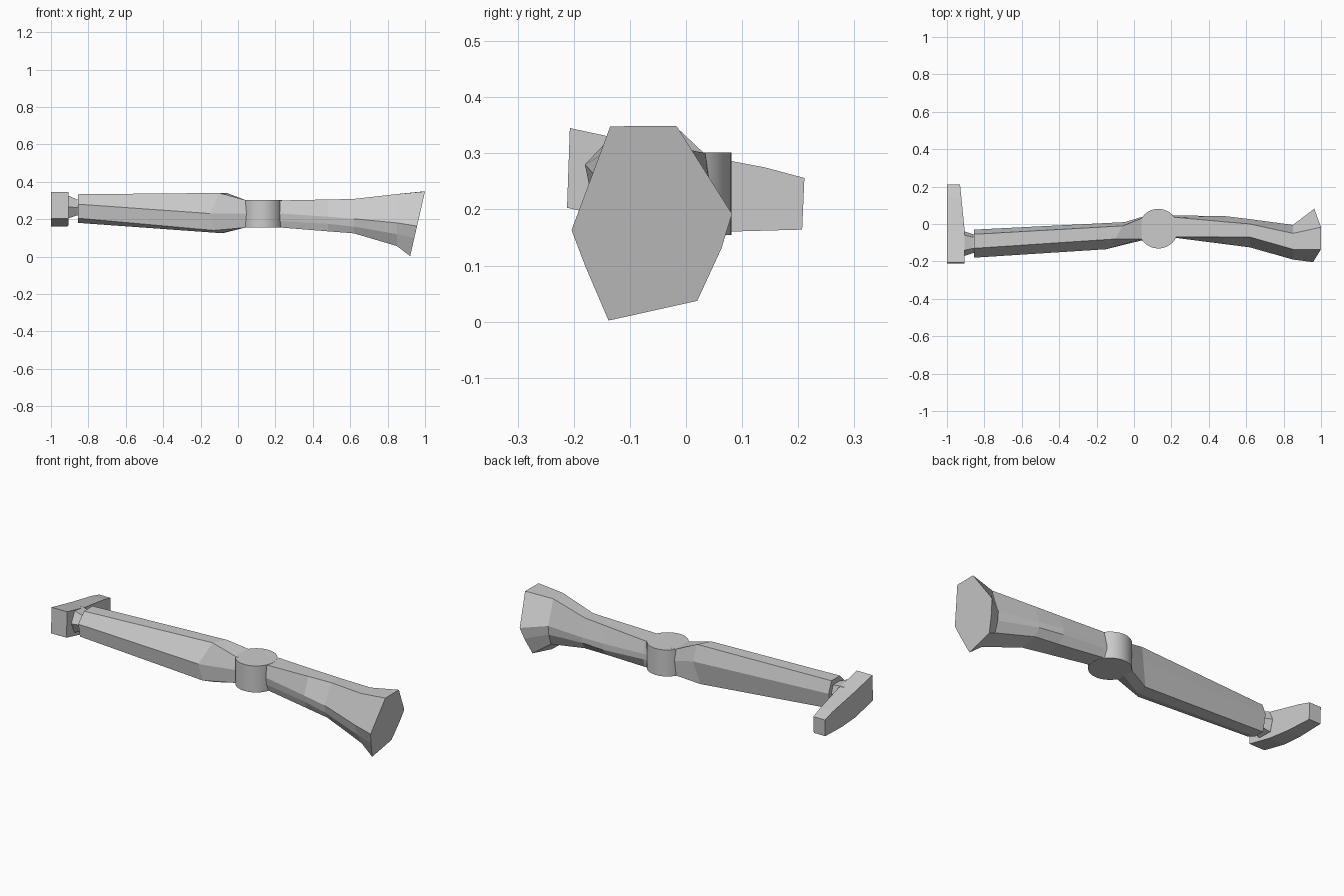
import bpy, bmesh


def loft(name, sections):
    """Skin a list of 3D rings (same point count) and cap both ends."""
    bm = bmesh.new()
    rings = [[bm.verts.new(p) for p in ring] for ring in sections]
    for a, b in zip(rings, rings[1:]):
        n = len(a)
        for i in range(n):
            j = (i + 1) % n
            bm.faces.new((a[i], a[j], b[j], b[i]))
    bm.faces.new(rings[0])
    bm.faces.new(rings[-1])
    bmesh.ops.recalc_face_normals(bm, faces=bm.faces)
    mesh = bpy.data.meshes.new(name)
    bm.to_mesh(mesh)
    bm.free()
    ob = bpy.data.objects.new(name, mesh)
    bpy.context.collection.objects.link(ob)
    return ob


def at(x, yz):
    return [(x, y, z) for y, z in yz]


# Cross plate at the left end, inner face slanting away toward the back
plate = [(-.207, .345), (-.04, .309), (.14, .275), (.211, .256),
         (.207, .164), (.06, .16), (-.06, .168), (-.212, .203)]
loft("end_plate", [at(-1, plate),
                   [(-.905 - max(0, y + .04) * .1, y, z) for y, z in plate]])

# Short tapered neck between plate and arm
loft("neck", [
    at(-.93, [(-.14, .325), (-.06, .315), (-.04, .265), (-.06, .205), (-.14, .205), (-.17, .265)]),
    at(-.905, [(-.14, .325), (-.06, .315), (-.04, .265), (-.06, .205), (-.14, .205), (-.17, .265)]),
    at(-.86, [(-.13, .305), (-.07, .305), (-.055, .262), (-.07, .22), (-.13, .22), (-.155, .262)]),
    at(-.84, [(-.13, .305), (-.07, .305), (-.055, .262), (-.07, .22), (-.13, .22), (-.155, .262)])])

# Faceted left arm, pinched where it meets the hub
loft("left_arm", [
    at(-.855, [(-.13, .333), (-.055, .333), (-.03, .27), (-.05, .18), (-.11, .18), (-.165, .205), (-.18, .28)]),
    [(-.10, -.08, .34), (-.06, -.01, .34), (-.05, .01, .25), (-.08, -.01, .125),
     (-.09, -.08, .125), (-.13, -.125, .14), (-.15, -.135, .23)],
    at(.04, [(-.08, .302), (.03, .302), (.037, .24), (.03, .155), (-.03, .155), (-.08, .155), (-.088, .23)]),
    at(.13, [(-.08, .3), (.04, .3), (.05, .24), (.04, .155), (-.03, .155), (-.08, .155), (-.088, .23)])])

# Round hub
bpy.ops.mesh.primitive_cylinder_add(vertices=32, radius=.106, depth=.147,
                                    location=(.13, -.025, .2275))
hub = bpy.context.object
hub.name = "hub"
bpy.ops.object.shade_smooth_by_angle()

# Faceted right arm flaring to a tilted polygonal foot
root = [(-.07, .3), (.035, .3), (.045, .23), (.045, .2), (.035, .155), (-.06, .155), (-.07, .19), (-.075, .23)]
foot = [(-.135, .348), (-.017, .349), (.082, .192), (.063, .13),
        (.02, .037), (-.138, .002), (-.18, .1), (-.204, .163)]
loft("right_arm", [
    at(.13, root),
    at(.23, root),
    at(.48, [(-.07, .305), (.012, .305), (.043, .22), (.043, .185), (.01, .145), (-.085, .135), (-.1, .175), (-.107, .213)]),
    at(.62, [(-.07, .308), (0, .308), (.026, .21), (.026, .18), (0, .14), (-.1, .124), (-.12, .16), (-.125, .202)]),
    at(.85, [(-.135, .334), (-.05, .334), (-.005, .2), (-.01, .15), (-.03, .09), (-.13, .056), (-.17, .12), (-.19, .18)]),
    [(.92 + .08 * z / .349, y, z) for y, z in foot]])
